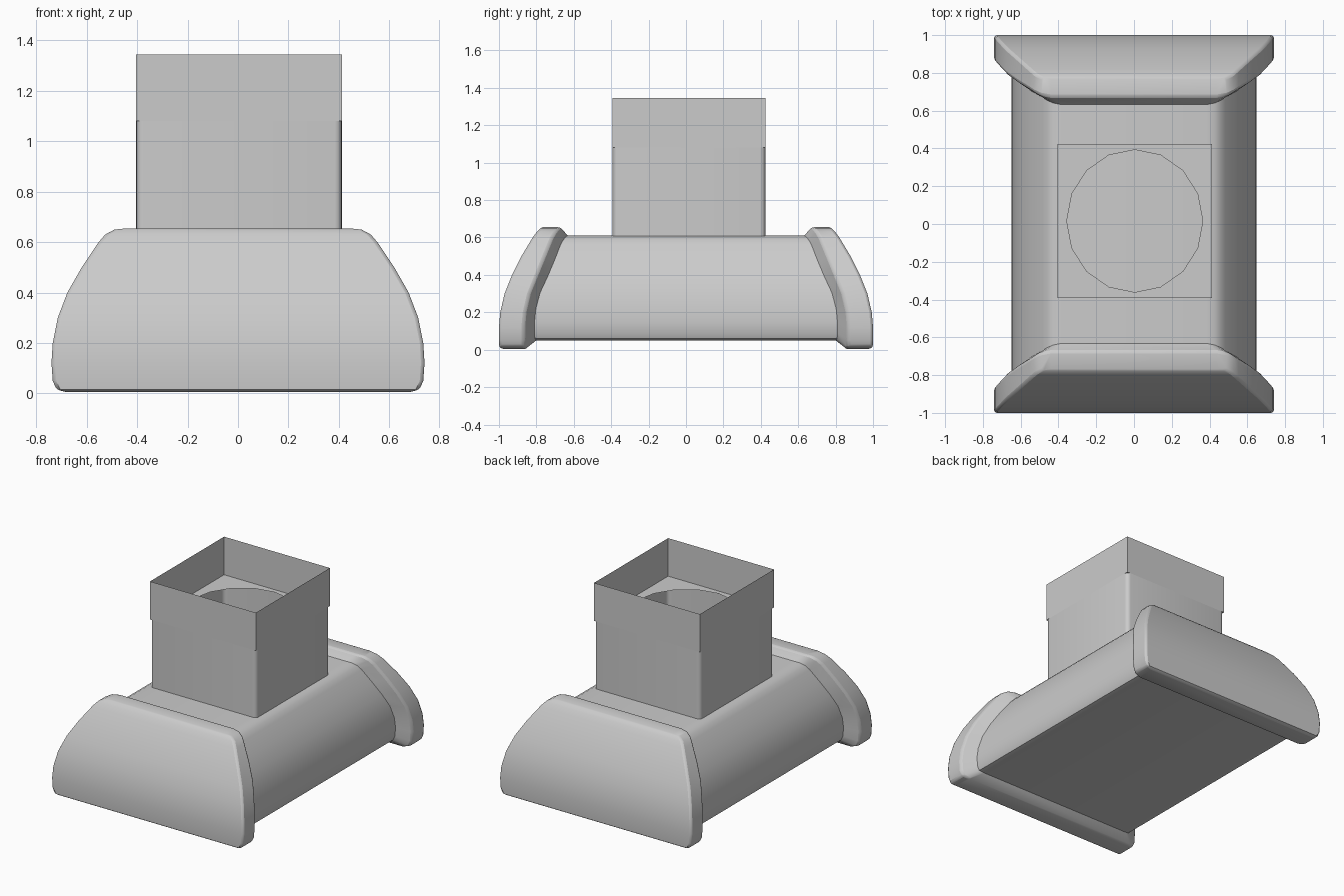
import bpy, bmesh, math

if "Cube" in bpy.data.objects:
    bpy.data.objects.remove(bpy.data.objects["Cube"], do_unlink=True)

grey = bpy.data.materials.new("plain grey")
grey.use_nodes = True
grey.diffuse_color = (0.6, 0.6, 0.6, 1)
grey.node_tree.nodes["Principled BSDF"].inputs["Base Color"].default_value = (0.6, 0.6, 0.6, 1)


def finish(name, bm, bevel=0, recalc=True):
    if recalc:
        bmesh.ops.recalc_face_normals(bm, faces=bm.faces)
    mesh = bpy.data.meshes.new(name)
    bm.to_mesh(mesh)
    bm.free()
    mesh.materials.append(grey)
    ob = bpy.data.objects.new(name, mesh)
    bpy.context.collection.objects.link(ob)
    if bevel:
        mod = ob.modifiers.new("soft edges", "BEVEL")
        mod.width = bevel
        mod.segments = 2
        mod.limit_method = "ANGLE"
        mod.angle_limit = math.radians(40)
    bpy.ops.object.select_all(action="DESELECT")
    ob.select_set(True)
    bpy.context.view_layer.objects.active = ob
    bpy.ops.object.shade_smooth_by_angle(angle=math.radians(35))
    return ob


def loft(bm, rings):
    """Join closed rings of points with quads; return the rings of verts."""
    rows = [[bm.verts.new(p) for p in ring] for ring in rings]
    for a, b in zip(rows, rows[1:]):
        for i in range(len(a)):
            j = (i + 1) % len(a)
            bm.faces.new((a[i], a[j], b[j], b[i]))
    return rows


# Half outline of an end cap: half width, front depth, height
outline = [(0.68, -0.99, 0.005), (0.72, -0.998, 0.015), (0.735, -1, 0.05),
           (0.74, -1, 0.12), (0.735, -0.993, 0.2), (0.715, -0.97, 0.3),
           (0.677, -0.93, 0.4), (0.62, -0.88, 0.5), (0.553, -0.82, 0.6),
           (0.527, -0.797, 0.63), (0.49, -0.777, 0.65), (0.44, -0.767, 0.655)]


def ring(depth, body=False, sign=1):
    half = []
    for x, y, z in outline:
        d = 0.19 - 0.055 * max(0, (z - 0.45) / 0.205)
        if body:
            x, z = x * 0.875, 0.046 + z * 0.861
        half.append((x, sign * (y + depth * d), z))
    return half + [(-x, y, z) for x, y, z in reversed(half)]


# End caps with curved faces and a bevelled inner lip
for name, sign in (("front_cap", 1), ("back_cap", -1)):
    bm = bmesh.new()
    face, edge, lip = loft(bm, [ring(0, sign=sign), ring(0.7, sign=sign),
                                ring(1, True, sign)])
    n = len(face)
    for i in range(n // 2 - 1):
        bm.faces.new((face[i], face[i + 1], face[n - 2 - i], face[n - 1 - i]))
    finish(name, bm, 0.014)

# Main hood body between the caps
bm = bmesh.new()
loft(bm, [ring(1, True), ring(1, True, -1)])
finish("hood_body", bm)

# Chimney: thin sheet walls
CX, CY, HALF, STEP, TOP = 0.004, 0.016, 0.408, 1.08, 1.345


def square(z, radius=0):
    pts = []
    for k in range(4):
        a0 = k * math.pi / 2
        c = HALF - radius
        sx, sy = ((1, 1), (-1, 1), (-1, -1), (1, -1))[k]
        steps = 4 if radius else 0
        for s in range(steps + 1):
            a = a0 + (s / steps * math.pi / 2 if steps else 0)
            pts.append((CX + sx * c + radius * math.cos(a),
                        CY + sy * c + radius * math.sin(a), z))
    return pts


bm = bmesh.new()
loft(bm, [square(0.6, 0.028), square(STEP, 0.028)])
finish("chimney_wall", bm, recalc=False)

bm = bmesh.new()
loft(bm, [square(STEP), square(TOP)])
finish("chimney_collar", bm, recalc=False)

# Ledge inside the collar with a round opening
outer, inner = [], []
for i in range(16):
    a = i * math.tau / 16
    c, s = math.cos(a), math.sin(a)
    m = HALF / max(abs(c), abs(s))
    outer.append((CX + c * m, CY + s * m, STEP))
    inner.append((CX + c * 0.36, CY + s * 0.377, STEP))
bm = bmesh.new()
loft(bm, [outer, inner])
finish("chimney_ledge", bm, recalc=False)
